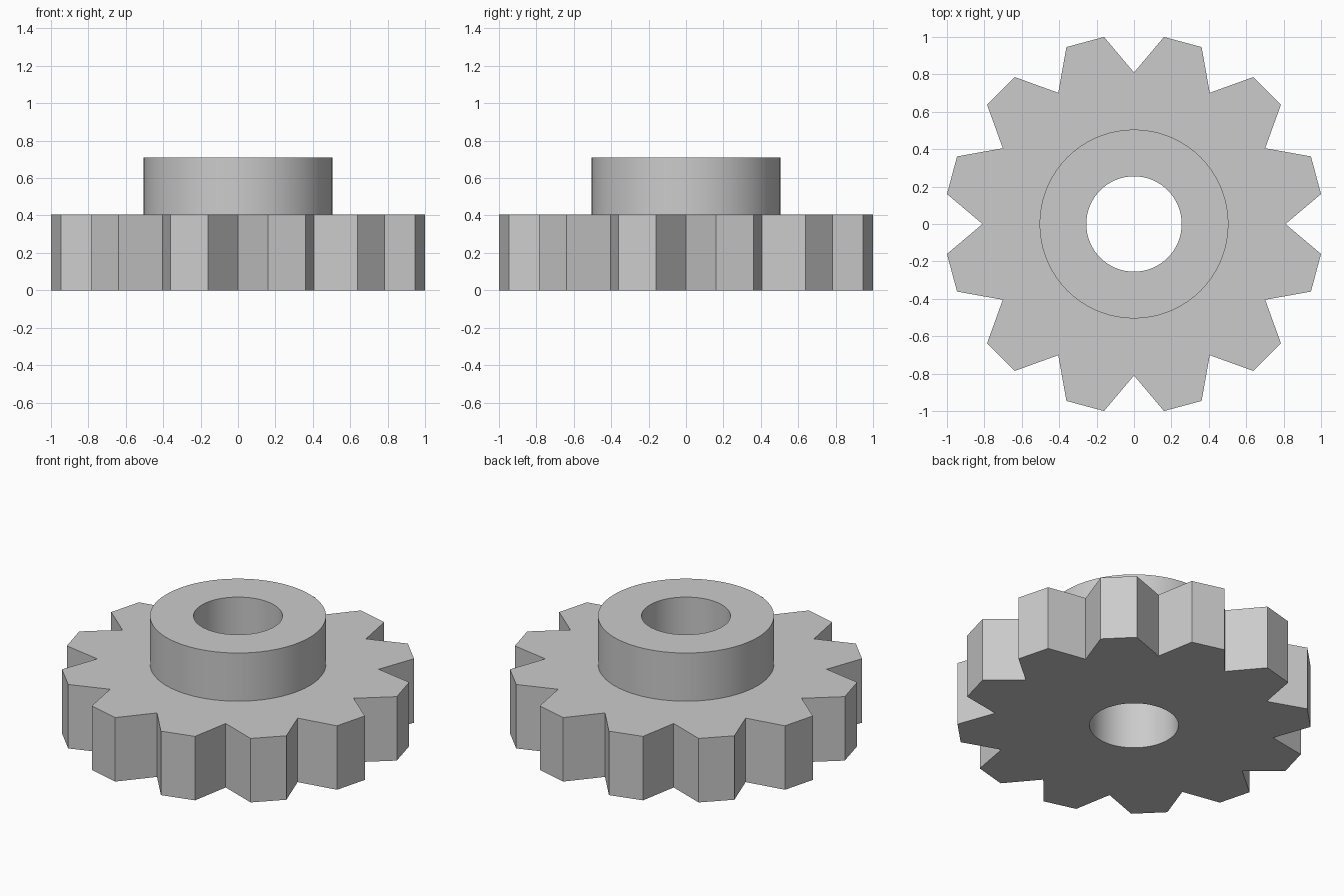
import bpy
import bmesh
from math import sin, cos, radians, tau

TEETH = 12
SEGMENTS = 72
ROOT_R, TIP_R = 0.81, 1.0127
HUB_R, BORE_R = 0.505, 0.255
GEAR_TOP, HUB_TOP = 0.405, 0.71

cube = bpy.data.objects.get("Cube")
if cube:
    bpy.data.objects.remove(cube, do_unlink=True)

steel = bpy.data.materials.new("plain grey")
steel.use_nodes = True
grey = (0.6, 0.6, 0.6, 1.0)
steel.diffuse_color = grey
steel.node_tree.nodes["Principled BSDF"].inputs["Base Color"].default_value = grey

# Outlines: a valley and two tip corners per tooth, and plain circles
step = 360 / TEETH
tooth = [(0, ROOT_R), (9.1, TIP_R), (step - 9.1, TIP_R)]
gear_line = [(r * cos(radians(i * step + a)), r * sin(radians(i * step + a)))
             for i in range(TEETH) for a, r in tooth]


def circle(r):
    return [(r * cos(tau * i / SEGMENTS), r * sin(tau * i / SEGMENTS))
            for i in range(SEGMENTS)]


bm = bmesh.new()


def ring(outline, z):
    return [bm.verts.new((x, y, z)) for x, y in outline]


def wall(low, high):
    for i in range(len(low)):
        j = (i + 1) % len(low)
        bm.faces.new((low[i], low[j], high[j], high[i]))


def flat_face(outer, inner):
    edges = []
    for loop in (outer, inner):
        for i, v in enumerate(loop):
            w = loop[(i + 1) % len(loop)]
            edges.append(bm.edges.get((v, w)) or bm.edges.new((v, w)))
    bmesh.ops.triangle_fill(bm, edges=edges, use_beauty=True)


gear_low, gear_high = ring(gear_line, 0), ring(gear_line, GEAR_TOP)
hub_low, hub_high = ring(circle(HUB_R), GEAR_TOP), ring(circle(HUB_R), HUB_TOP)
bore_low, bore_high = ring(circle(BORE_R), 0), ring(circle(BORE_R), HUB_TOP)

# Toothed rim, hub wall and bore
wall(gear_low, gear_high)
wall(hub_low, hub_high)
wall(bore_high, bore_low)

# Underside, gear face around the hub, and hub rim
flat_face(gear_low, bore_low)
flat_face(gear_high, hub_low)
wall(hub_high, bore_high)
bmesh.ops.recalc_face_normals(bm, faces=bm.faces)

mesh = bpy.data.meshes.new("hubbed_gear")
bm.to_mesh(mesh)
bm.free()
mesh.materials.append(steel)
gear = bpy.data.objects.new("hubbed_gear", mesh)
bpy.context.collection.objects.link(gear)

# Smooth round walls, crisp teeth
bpy.ops.object.select_all(action="DESELECT")
gear.select_set(True)
bpy.context.view_layer.objects.active = gear
bpy.ops.object.shade_smooth_by_angle(angle=radians(20))
